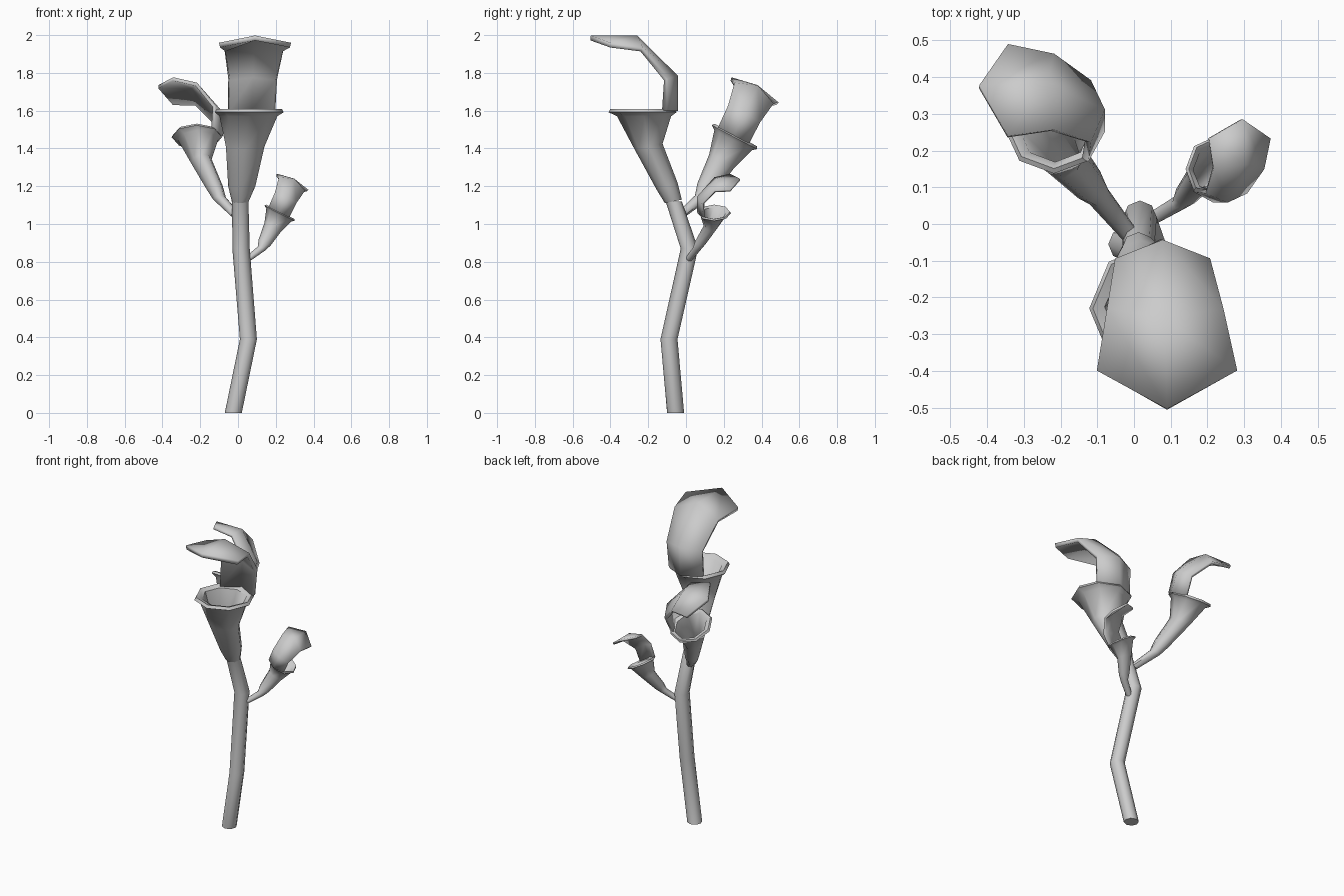
import bpy, bmesh
from math import cos, sin, pi, radians
from mathutils import Vector, Matrix

if "Cube" in bpy.data.objects:
    bpy.data.objects.remove(bpy.data.objects["Cube"])

SIDES = 8


def make_object(name, rows, closed, cap_start=False, cap_end=False, angle=50):
    """Skin a list of equal-length point rows into a mesh object."""
    bm = bmesh.new()
    grid = [[bm.verts.new(p) for p in row] for row in rows]
    n = len(rows[0])
    for a, b in zip(grid, grid[1:]):
        for i in range(n if closed else n - 1):
            j = (i + 1) % n
            bm.faces.new((a[i], a[j], b[j], b[i]))
    if cap_start:
        bm.faces.new(grid[0][::-1])
    if cap_end:
        bm.faces.new(grid[-1])
    if closed:
        bmesh.ops.recalc_face_normals(bm, faces=bm.faces)
    mesh = bpy.data.meshes.new(name)
    bm.to_mesh(mesh)
    bm.free()
    ob = bpy.data.objects.new(name, mesh)
    bpy.context.collection.objects.link(ob)
    bpy.ops.object.select_all(action='DESELECT')
    ob.select_set(True)
    bpy.context.view_layer.objects.active = ob
    bpy.ops.object.shade_smooth_by_angle(angle=radians(angle))
    return ob


def ring(cx, cy, cz, rx, ry, slope=0.0):
    """Octagon ring; slope raises its +y side."""
    pts = []
    for i in range(SIDES):
        a = 2 * pi * i / SIDES
        y = ry * sin(a)
        pts.append(Vector((cx + rx * cos(a), cy + y, cz + slope * y)))
    return pts


# Bent stem
make_object("stem", [
    ring(-0.025, -0.055, 0.0, 0.045, 0.045),
    ring(0.055, -0.09, 0.39, 0.045, 0.045),
    ring(0.016, 0.018, 0.87, 0.046, 0.046),
    ring(0.012, -0.065, 1.12, 0.043, 0.043)], True, True, True)

# Cup profile: centre x, y, z, radius x, radius y, slope (outside, lip, inside)
CUP = [
    (0.012, -0.067, 1.12, 0.045, 0.045, 0.2),
    (0.02, -0.10, 1.20, 0.072, 0.055, 0.35),
    (0.038, -0.198, 1.41, 0.102, 0.074, 0.2),
    (0.055, -0.222, 1.57, 0.153, 0.143, 0.0),
    (0.06, -0.23, 1.592, 0.182, 0.18, 0.0),
    (0.06, -0.23, 1.61, 0.172, 0.17, 0.0),
    (0.058, -0.226, 1.595, 0.138, 0.132, 0.0),
    (0.038, -0.198, 1.41, 0.085, 0.06, 0.2),
    (0.02, -0.11, 1.22, 0.05, 0.04, 0.3),
]
# Hood rows: centre x, half width, edge y, edge z, ridge y, ridge z
HOOD = [
    (0.072, 0.12, -0.115, 1.60, -0.055, 1.60),
    (0.078, 0.125, -0.105, 1.765, -0.055, 1.78),
    (0.085, 0.155, -0.235, 1.925, -0.262, 1.985),
    (0.09, 0.188, -0.40, 1.947, -0.505, 1.985),
]
RIM = Vector((0.06, -0.23, 1.6))


def pitcher(name, rim, scale, yaw, tilt, lean=(0, 0, 0), root=None, root_r=0.02):
    rot = Matrix.Rotation(radians(yaw), 3, 'Z') @ Matrix.Rotation(radians(-tilt), 3, 'Y')
    rim, lean = Vector(rim), Vector(lean)

    def place(p, z):
        k = max(0.0, (RIM.z - z) / 0.4)
        return rim + rot @ ((p - RIM) * scale) + lean * k

    rows = [[place(p, c[2]) for p in ring(*c)] for c in CUP]
    if root:
        # Thin stalk running back to the stem
        rows.insert(0, [Vector(root) + rot @ p for p in ring(0, 0, 0, root_r, root_r, 0.3)])
    make_object(name + "_cup", rows, True, True, True)

    sheet = []
    for cx, hw, ey, ez, ry, rz in HOOD:
        pts = [(cx - hw, ey, ez), (cx, ry, rz), (cx + hw, ey, ez)]
        sheet.append([place(Vector(p), 2) for p in pts])
    hood = make_object(name + "_hood", sheet, False, angle=80)
    mod = hood.modifiers.new("thickness", 'SOLIDIFY')
    mod.thickness = 0.026 * scale
    mod.offset = 0


# Three pitchers: main on top, two smaller leaning outward
pitcher("main_pitcher", RIM, 1.0, 0, 0)
pitcher("left_pitcher", (-0.218, 0.26, 1.465), 0.74, -90, 28,
        (0.0, -0.04, 0.0), (-0.015, -0.025, 1.05), 0.024)
pitcher("right_pitcher", (0.222, 0.15, 1.06), 0.49, 180, 27,
        (-0.01, -0.01, 0.025), (0.045, 0.012, 0.81), 0.018)
